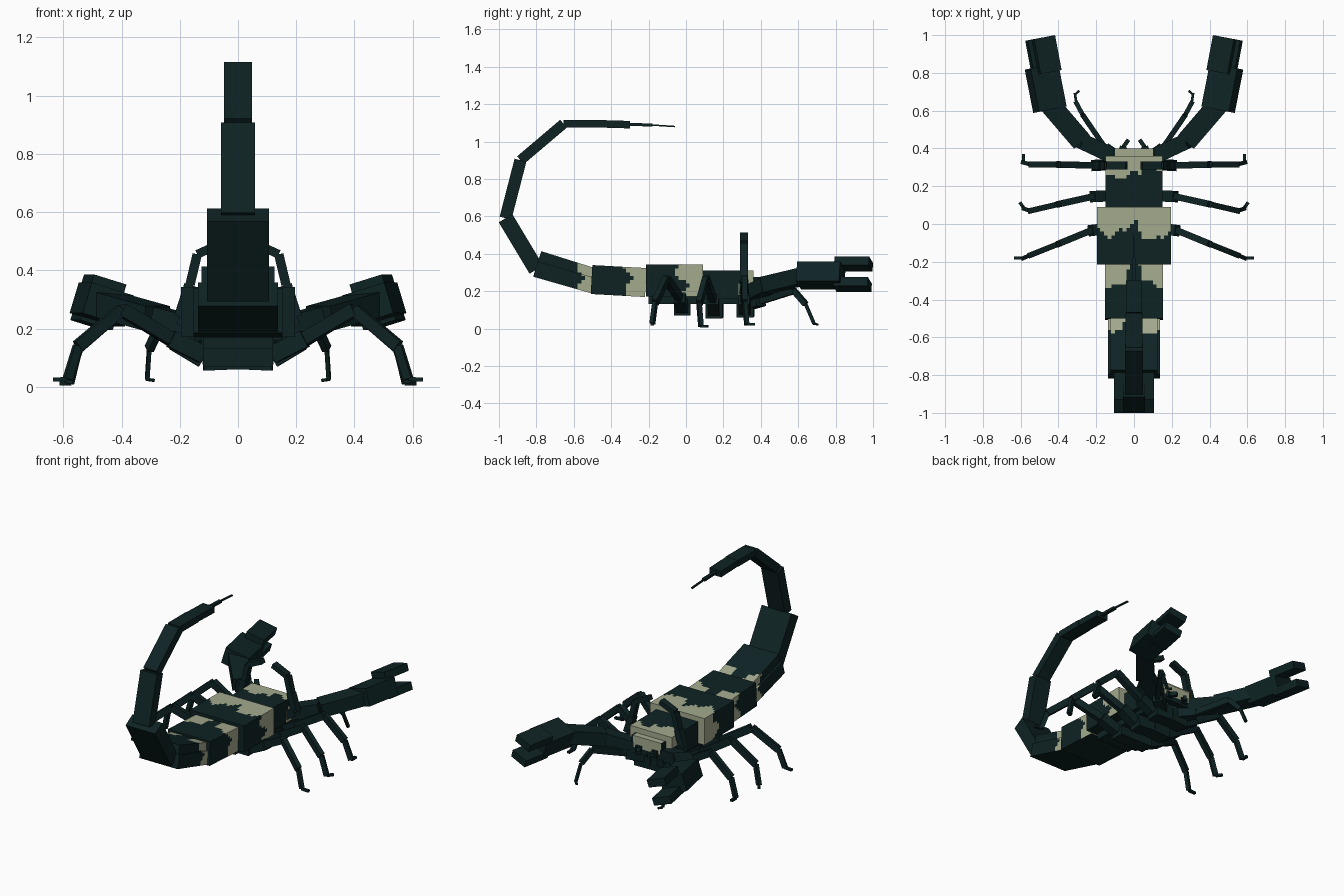
import bpy, bmesh, math
from mathutils import Vector, Matrix


def material(name, color):
    m = bpy.data.materials.new(name)
    m.diffuse_color = (*color, 1)
    return m


DARK = material("dark teal shell", (0.0045, 0.0165, 0.0175))
CREAM = material("pale cream patch", (0.37, 0.40, 0.27))


def finish(bm, name, mirror=False):
    bmesh.ops.recalc_face_normals(bm, faces=bm.faces)
    me = bpy.data.meshes.new(name)
    bm.to_mesh(me)
    bm.free()
    me.materials.append(DARK)
    me.materials.append(CREAM)
    ob = bpy.data.objects.new(name, me)
    bpy.context.collection.objects.link(ob)
    if mirror:
        ob.modifiers.new("mirror", 'MIRROR')
    return ob


def beam(bm, p, q, w, h, roll=0, shift=0):
    """Box running from p to q, w wide and h high, rolled about its axis."""
    p, q = Vector(p), Vector(q)
    d = (q - p).normalized()
    side = d.cross(Vector((0, 0, 1)))
    side = side.normalized() if side.length > 0.05 else Vector((1, 0, 0))
    side = Matrix.Rotation(math.radians(roll), 3, d) @ side
    up = side.cross(d)
    c = (p + q) / 2 + up * shift
    m = Matrix((side * w, d * (q - p).length, up * h)).transposed().to_4x4()
    m.translation = c
    return bmesh.ops.create_cube(bm, size=1, matrix=m)


def limb(name, pts, sizes, mirror=True):
    """Chain of boxes along pts."""
    bm = bmesh.new()
    for p, q, (w, h) in zip(pts, pts[1:], sizes):
        beam(bm, p, q, w, h)
    return finish(bm, name, mirror)


def body(name, p, q, w, h, rule, step=0.02):
    """Body plate cut into small squares so patches can be picked by a rule."""
    bm = bmesh.new()
    beam(bm, p, q, w, h)
    for axis in range(3):
        co = [v.co[axis] for v in bm.verts]
        n = math.floor(min(co) / step) + 1
        while n * step < max(co) - 0.001:
            no = Vector((0, 0, 0))
            no[axis] = 1
            bmesh.ops.bisect_plane(bm, geom=bm.verts[:] + bm.edges[:] + bm.faces[:],
                                   plane_co=no * n * step, plane_no=no)
            n += 1
    bm.normal_update()
    for f in bm.faces:
        c = f.calc_center_median()
        if f.normal.z > -0.7 and rule(c.x, c.y, c.z):
            f.material_index = 1
    return finish(bm, name)


def wave(x, z):
    return 0.022 * math.sin(23 * x + 41 * z) + 0.012 * math.sin(67 * x - 55 * z + 1)


# Body plates with ragged pale bands
body("head_plate", (0, 0.09, 0.236), (0, 0.36, 0.236), 0.30, 0.15,
     lambda x, y, z: y > 0.265 + wave(x, z) + (0.03 if x > 0.03 else 0))
body("head_front", (0, 0.34, 0.22), (0, 0.40, 0.22), 0.22, 0.11,
     lambda x, y, z: abs(x) < 0.10 and z > 0.2)
body("main_shell", (0, -0.215, 0.257), (0, 0.09, 0.257), 0.39, 0.172,
     lambda x, y, z: y > -0.03 + 1.3 * wave(x, z) - (0.04 if 0.02 < x < 0.12 else 0))
body("rear_shell", (0, -0.505, 0.262), (0, -0.215, 0.246), 0.305, 0.155,
     lambda x, y, z: y > (-0.235 if abs(x) < 0.035 else -0.31) + wave(x, z))
for nm, a, b, w, h in (("tail_base_upper", (0, -0.50, 0.288), (0, -0.785, 0.378), 0.25, 0.075),
                       ("tail_base_lower", (0, -0.49, 0.228), (0, -0.805, 0.318), 0.275, 0.085)):
    body(nm, a, b, w, h,
         lambda x, y, z: y > (-0.51 if -0.06 < x < 0.04 else -0.57) + 0.7 * wave(x, z))

# Underside plate carrying the legs
limb("belly_plate", [(0, -0.2, 0.155), (0, 0.36, 0.155)], [(0.24, 0.05)], False)

# Curled tail and stinger
limb("tail", [(0, -0.80, 0.315), (0, -0.965, 0.59), (0, -0.885, 0.90), (0, -0.655, 1.095),
              (0, -0.47, 1.095), (0, -0.30, 1.09)],
     [(0.212, 0.085), (0.118, 0.065), (0.095, 0.055), (0.09, 0.042), (0.085, 0.04)], False)
limb("stinger", [(0, -0.31, 1.092), (0, -0.18, 1.088), (0, -0.06, 1.08)],
     [(0.022, 0.016), (0.012, 0.008)], False)

# Claw arms
limb("claw_arm", [(0.11, 0.36, 0.19), (0.28, 0.44, 0.235), (0.46, 0.65, 0.285)],
     [(0.085, 0.08), (0.11, 0.085)])

# Claw palms and paired fingers, rolled inwards
bm = bmesh.new()
beam(bm, (0.445, 0.605, 0.283), (0.49, 0.835, 0.283), 0.155, 0.11, -17)
for shift in (-0.058, 0.058):
    beam(bm, (0.462, 0.80, 0.29), (0.497, 0.985, 0.29), 0.118, 0.048, -17, shift)
finish(bm, "claw", True)

# Walking legs: hip blocks, thigh, shin, foot
SIZES = [(0.09, 0.08), (0.06, 0.06), (0.035, 0.045), (0.03, 0.04), (0.022, 0.03), (0.018, 0.014)]
limb("front_leg", [(0.05, 0.33, 0.13), (0.15, 0.40, 0.15), (0.27, 0.575, 0.205),
                   (0.305, 0.64, 0.13), (0.312, 0.685, 0.025), (0.29, 0.705, 0.022)],
     [(0.06, 0.06), (0.028, 0.04), (0.024, 0.03), (0.014, 0.018), (0.012, 0.01)])
limb("second_leg", [(0.0, 0.32, 0.105), (0.12, 0.315, 0.10), (0.21, 0.31, 0.155),
                    (0.40, 0.315, 0.265), (0.545, 0.315, 0.14), (0.585, 0.325, 0.022),
                    (0.585, 0.37, 0.022)], SIZES)
limb("third_leg", [(0.0, 0.155, 0.10), (0.12, 0.15, 0.095), (0.22, 0.145, 0.155),
                   (0.40, 0.105, 0.265), (0.55, 0.07, 0.135), (0.58, 0.08, 0.012),
                   (0.605, 0.115, 0.012)], SIZES)
limb("rear_leg", [(0.0, -0.02, 0.11), (0.12, -0.02, 0.11), (0.23, -0.035, 0.165),
                  (0.40, -0.105, 0.265), (0.55, -0.165, 0.14), (0.585, -0.18, 0.027),
                  (0.635, -0.18, 0.024)], SIZES)

# Raised feelers arching over the head
limb("raised_feeler", [(0.10, 0.31, 0.18), (0.20, 0.31, 0.24), (0.165, 0.31, 0.35),
                       (0.14, 0.31, 0.455), (0.04, 0.31, 0.50)],
     [(0.05, 0.05), (0.045, 0.04), (0.042, 0.032), (0.042, 0.03)])

# Small mouth pincers
limb("mouth_pincer", [(0.07, 0.36, 0.20), (0.055, 0.41, 0.20), (0.03, 0.445, 0.195)],
     [(0.04, 0.04), (0.022, 0.025)])
